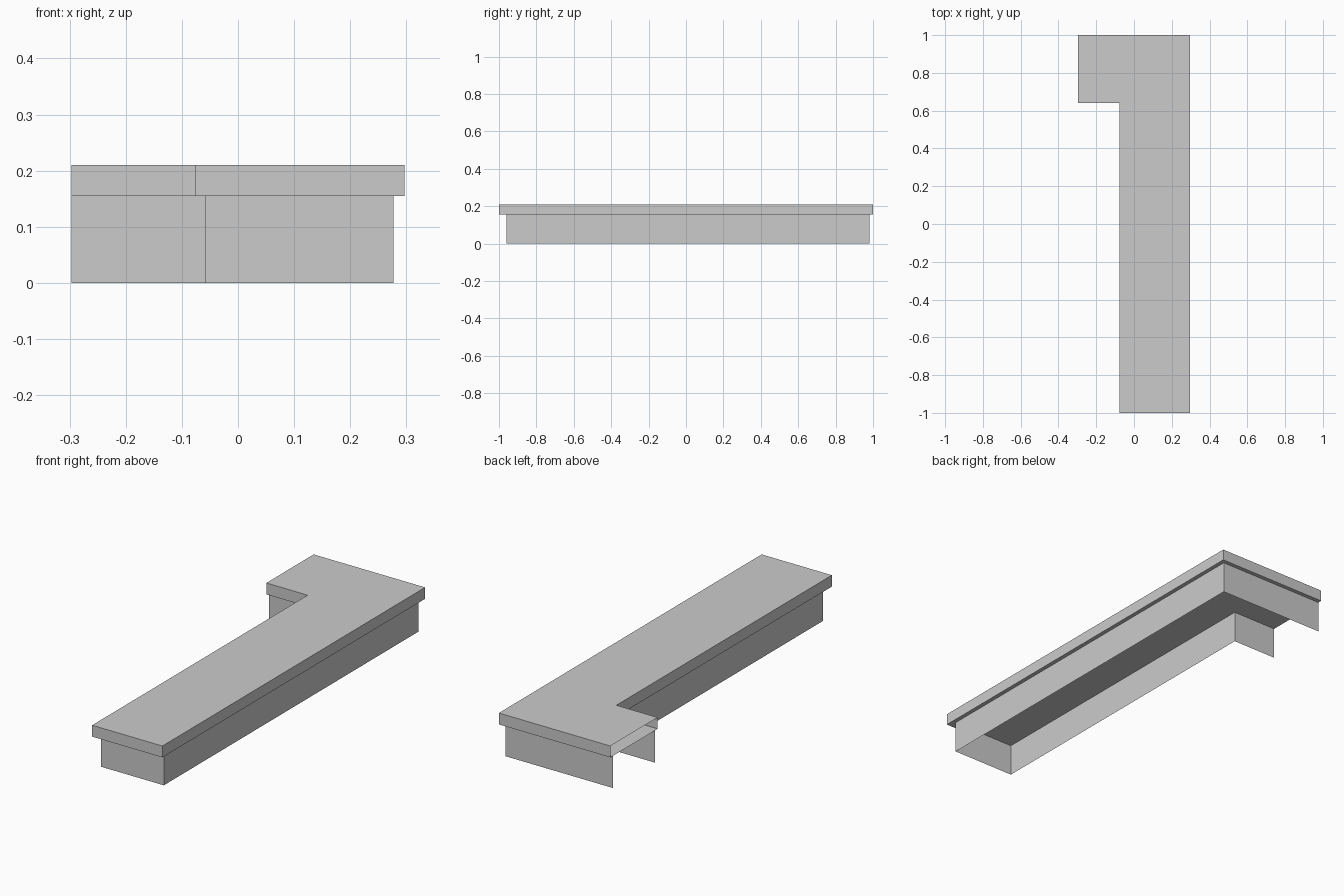
import bpy, bmesh

if "Cube" in bpy.data.objects:
    bpy.data.objects.remove(bpy.data.objects["Cube"])

# One plain grey for the whole model
grey = bpy.data.materials.new("plain grey")
grey.diffuse_color = (0.6, 0.6, 0.6, 1)
grey.use_nodes = True
grey.node_tree.nodes["Principled BSDF"].inputs["Base Color"].default_value = grey.diffuse_color


def build(name, outline, z0, z1, caps):
    """Extrude an L outline upwards, leaving the closing left end open."""
    bm = bmesh.new()
    low = [bm.verts.new((x, y, z0)) for x, y in outline]
    high = [bm.verts.new((x, y, z1)) for x, y in outline]
    for i in range(len(outline) - 1):
        bm.faces.new((low[i], low[i + 1], high[i + 1], high[i]))
    if caps:
        bm.faces.new(high)
        bm.faces.new(low[::-1])
    mesh = bpy.data.meshes.new(name)
    bm.to_mesh(mesh)
    bm.free()
    mesh.materials.append(grey)
    obj = bpy.data.objects.new(name, mesh)
    bpy.context.collection.objects.link(obj)


def l_outline(left, inner, right, front, step, back):
    """Counter-clockwise L, starting and ending at the open left end."""
    return [(left, step), (inner, step), (inner, front),
            (right, front), (right, back), (left, back)]


# Overhanging top slab, hollow, with an open end on the short wing
build("top_slab", l_outline(-0.297, -0.077, 0.297, -1.0, 0.64, 1.0),
      0.155, 0.21, True)

# Thin base walls, open below and at the short wing's end
build("base_walls", l_outline(-0.297, -0.058, 0.277, -0.96, 0.66, 0.98),
      0.0, 0.155, False)
